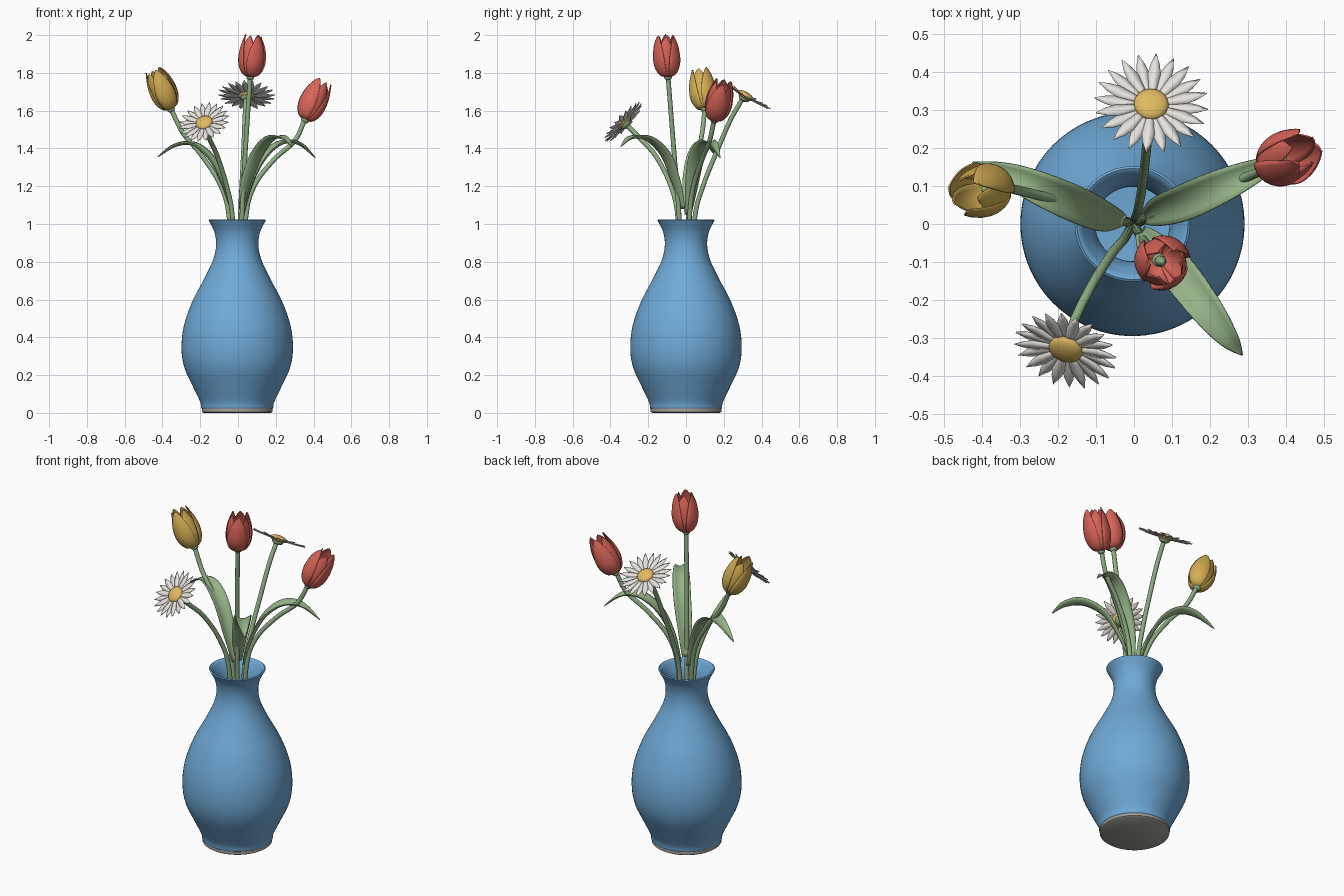
import bpy
import bmesh
from math import sin, cos, pi, tau
from mathutils import Vector

cube = bpy.data.objects.get("Cube")
if cube:
    bpy.data.objects.remove(cube, do_unlink=True)


def material(name, r, g, b):
    m = bpy.data.materials.new(name)
    m.use_nodes = True
    m.diffuse_color = (r, g, b, 1)
    bsdf = m.node_tree.nodes["Principled BSDF"]
    bsdf.inputs["Base Color"].default_value = (r, g, b, 1)
    bsdf.inputs["Roughness"].default_value = 0.6
    return m


BLUE = material("blue glaze", .16, .40, .68)
CLAY = material("bare clay", .38, .36, .33)
STEM = material("stem green", .27, .42, .23)
LEAF = material("leaf green", .30, .45, .24)
RED = material("tulip red", .70, .13, .10)
YELLOW = material("tulip yellow", .66, .42, .09)
WHITE = material("daisy white", .80, .77, .73)
GOLD = material("daisy gold", .75, .49, .12)


def smooth_path(points, steps=6):
    """Catmull-Rom points through the given ones."""
    p = [Vector(q) for q in points]
    p = [2 * p[0] - p[1]] + p + [2 * p[-1] - p[-2]]
    out = []
    for a, b, c, d in zip(p, p[1:], p[2:], p[3:]):
        for i in range(steps):
            t = i / steps
            out.append(.5 * (2 * b + (c - a) * t + (2 * a - 5 * b + 4 * c - d) * t * t
                             + (3 * b - a - 3 * c + d) * t ** 3))
    return out + [p[-2]]


def add_grid(bm, rows):
    """Skin a list of equally long rows of points with quads."""
    vs = [[bm.verts.new(q) for q in row] for row in rows]
    for r0, r1 in zip(vs, vs[1:]):
        for a, b, c, d in zip(r0, r0[1:], r1[1:], r1):
            bm.faces.new((a, b, c, d))


def finish(name, bm, mats, thickness=0, angle=50):
    bmesh.ops.remove_doubles(bm, verts=bm.verts, dist=.00005)
    bmesh.ops.recalc_face_normals(bm, faces=bm.faces)
    mesh = bpy.data.meshes.new(name)
    bm.to_mesh(mesh)
    bm.free()
    ob = bpy.data.objects.new(name, mesh)
    bpy.context.collection.objects.link(ob)
    for m in mats:
        mesh.materials.append(m)
    bpy.ops.object.select_all(action='DESELECT')
    ob.select_set(True)
    bpy.context.view_layer.objects.active = ob
    bpy.ops.object.shade_smooth_by_angle(angle=angle * pi / 180)
    if thickness:
        solid = ob.modifiers.new("thickness", 'SOLIDIFY')
        solid.thickness = thickness
        solid.offset = 0
    return ob


def place(ob, base, axis):
    ob.location = base
    ob.rotation_mode = 'QUATERNION'
    ob.rotation_quaternion = Vector(axis).to_track_quat('Z', 'Y')


def ellipsoid(name, mat, radius, height, z, base, axis):
    bm = bmesh.new()
    bmesh.ops.create_uvsphere(bm, u_segments=20, v_segments=10, radius=1)
    for v in bm.verts:
        v.co = (v.co.x * radius, v.co.y * radius, v.co.z * height + z)
    place(finish(name, bm, [mat]), base, axis)


# Vase: lathed outer wall, rim and inner wall, with a bare clay foot
def vase():
    wall = smooth_path([(.19, 0, .024), (.197, 0, .06), (.235, 0, .14), (.28, 0, .24),
                        (.295, 0, .34), (.283, 0, .46), (.238, 0, .59), (.175, 0, .71),
                        (.128, 0, .81), (.112, 0, .89), (.122, 0, .96), (.152, 0, 1.02)], 4)
    inner = [Vector((q.x - .014, 0, q.z)) for q in reversed(wall) if q.z > .06]
    profile = [Vector(q) for q in ((0, 0, 0), (.178, 0, 0), (.187, 0, .006), (.187, 0, .022))]
    profile += wall + [Vector((.146, 0, 1.024))] + inner + [Vector((0, 0, .05))]
    n = 64
    bm = bmesh.new()
    add_grid(bm, [[(q.x * cos(tau * i / n), q.x * sin(tau * i / n), q.z)
                   for i in range(n + 1)] for q in profile])
    bmesh.ops.dissolve_degenerate(bm, edges=bm.edges, dist=.00005)
    for f in bm.faces:
        f.material_index = 1 if f.calc_center_median().z < .023 else 0
    finish("vase", bm, [BLUE, CLAY]).location.x = -.004


# Stem: a round tube along a smooth path
def stem(name, points):
    curve = bpy.data.curves.new(name, 'CURVE')
    curve.dimensions = '3D'
    curve.bevel_depth = .0125
    curve.bevel_resolution = 3
    curve.use_fill_caps = True
    path = smooth_path(points)
    line = curve.splines.new('POLY')
    line.points.add(len(path) - 1)
    for p, q in zip(line.points, path):
        p.co = (*q, 1)
    curve.materials.append(STEM)
    ob = bpy.data.objects.new(name, curve)
    bpy.context.collection.objects.link(ob)
    bpy.ops.object.select_all(action='DESELECT')
    ob.select_set(True)
    bpy.context.view_layer.objects.active = ob
    bpy.ops.object.convert(target='MESH')
    bpy.ops.object.shade_smooth_by_angle(angle=pi / 3)


# Leaf: an arching blade with a channelled cross-section
def leaf(name, points, width=.047):
    path = smooth_path(points)
    across = (path[-1] - path[0]).cross(Vector((0, 0, 1))).normalized()
    rows = []
    for i, q in enumerate(path):
        t = i / (len(path) - 1)
        along = path[min(i + 1, len(path) - 1)] - path[max(i - 1, 0)]
        up = across.cross(along).normalized()
        w = width * max(sin(pi * (.08 + .92 * t)), .01) ** .8
        rows.append([q + across * w * u + up * w * .4 * u * u
                     for u in (-1, -.67, -.33, 0, .33, .67, 1)])
    bm = bmesh.new()
    add_grid(bm, rows)
    finish(name, bm, [LEAF], .004)


# Tulip: three inner and three outer cupped petals around a green pistil
def tulip(name, mat, base, tip):
    base, tip = Vector(base), Vector(tip)
    axis = tip - base
    length = axis.length
    shape = smooth_path([(.008, 0, 0), (.04, 0, .06), (.061, 0, .22), (.069, 0, .42),
                         (.064, 0, .68), (.052, 0, .88), (.043, 0, 1)], 3)
    bm = bmesh.new()
    for k in range(6):
        inner = k % 2
        rows = []
        for q in shape:
            half = .92 * max(1 - q.z ** 2.6, .0004) ** .6
            row = []
            for j in range(9):
                u = j / 4 - 1
                a = tau * k / 6 + half * u
                r = q.x * (.9 if inner else 1.02) * (1 - .05 * u)
                row.append((r * cos(a), r * sin(a), q.z * length * (.97 if inner else 1)))
            rows.append(row)
        add_grid(bm, rows)
    place(finish(name + "_petals", bm, [mat], .004), base, axis)
    ellipsoid(name + "_receptacle", STEM, .021, .014, -.002, base, axis)
    ellipsoid(name + "_pistil", STEM, .015, .055, .05, base, axis)


# Daisy: a flat ring of pointed petals, a domed disc and a green calyx
def daisy(name, centre, axis, radius, count=20):
    bm = bmesh.new()
    for k in range(count):
        a = tau * k / count
        out, side = Vector((cos(a), sin(a), 0)), Vector((-sin(a), cos(a), 0))
        lift = Vector((0, 0, .003 * (k % 2)))
        rows = []
        for t, w in ((.15, .006), (.4, .012), (.62, .0165), (.8, .012), (1, .0006)):
            rows.append([out * radius * t + side * w * u + lift
                         + Vector((0, 0, .003 * (1 - abs(u)) + .008 * t * t))
                         for u in (-1, 0, 1)])
        add_grid(bm, rows)
    place(finish(name + "_petals", bm, [WHITE], .003), centre, axis)
    ellipsoid(name + "_disc", GOLD, .046, .02, .006, centre, axis)
    ellipsoid(name + "_calyx", STEM, .032, .02, -.008, centre, axis)


vase()

stem("front_tulip_stem", [(.005, -.01, .06), (.01, -.02, .6), (.02, -.035, 1.02),
                          (.04, -.065, 1.4), (.065, -.095, 1.78)])
stem("left_tulip_stem", [(.012, .004, .06), (.02, .008, .6), (.04, .018, 1.02),
                         (.085, .04, 1.2), (.19, .085, 1.34), (.3, .125, 1.44),
                         (.355, .15, 1.555)])
stem("right_tulip_stem", [(-.012, .004, .06), (-.02, .006, .6), (-.045, .012, 1.02),
                          (-.09, .03, 1.2), (-.19, .06, 1.36), (-.29, .085, 1.48),
                          (-.355, .1, 1.61)])
stem("front_daisy_stem", [(-.008, -.01, .06), (-.015, -.02, .6), (-.028, -.042, 1.02),
                          (-.06, -.08, 1.2), (-.11, -.16, 1.36), (-.155, -.25, 1.46),
                          (-.176, -.315, 1.525)])
stem("back_daisy_stem", [(.002, .012, .06), (.006, .02, .6), (.012, .045, 1.02),
                         (.02, .09, 1.2), (.03, .17, 1.4), (.036, .235, 1.55),
                         (.042, .3, 1.665)])

leaf("right_leaf", [(-.03, .01, 1.05), (-.08, .02, 1.2), (-.15, .05, 1.34),
                    (-.24, .09, 1.415), (-.33, .13, 1.41), (-.425, .162, 1.355)])
leaf("left_leaf", [(.03, .015, 1.05), (.07, .035, 1.2), (.14, .06, 1.34),
                   (.23, .1, 1.42), (.32, .14, 1.42), (.41, .18, 1.35)])
leaf("front_leaf", [(.02, -.02, 1.08), (.05, -.06, 1.21), (.11, -.12, 1.36),
                    (.18, -.21, 1.445), (.24, -.29, 1.45), (.285, -.345, 1.41)])

tulip("front_tulip", RED, (.065, -.095, 1.778), (.085, -.107, 2))
tulip("left_tulip", RED, (.355, .15, 1.55), (.452, .198, 1.755))
tulip("right_tulip", YELLOW, (-.355, .1, 1.608), (-.448, .078, 1.815))

daisy("front_daisy", (-.178, -.325, 1.533), (-.25, -.7, .66), .138)
daisy("back_daisy", (.045, .312, 1.675), (.05, .5, .86), .15)
